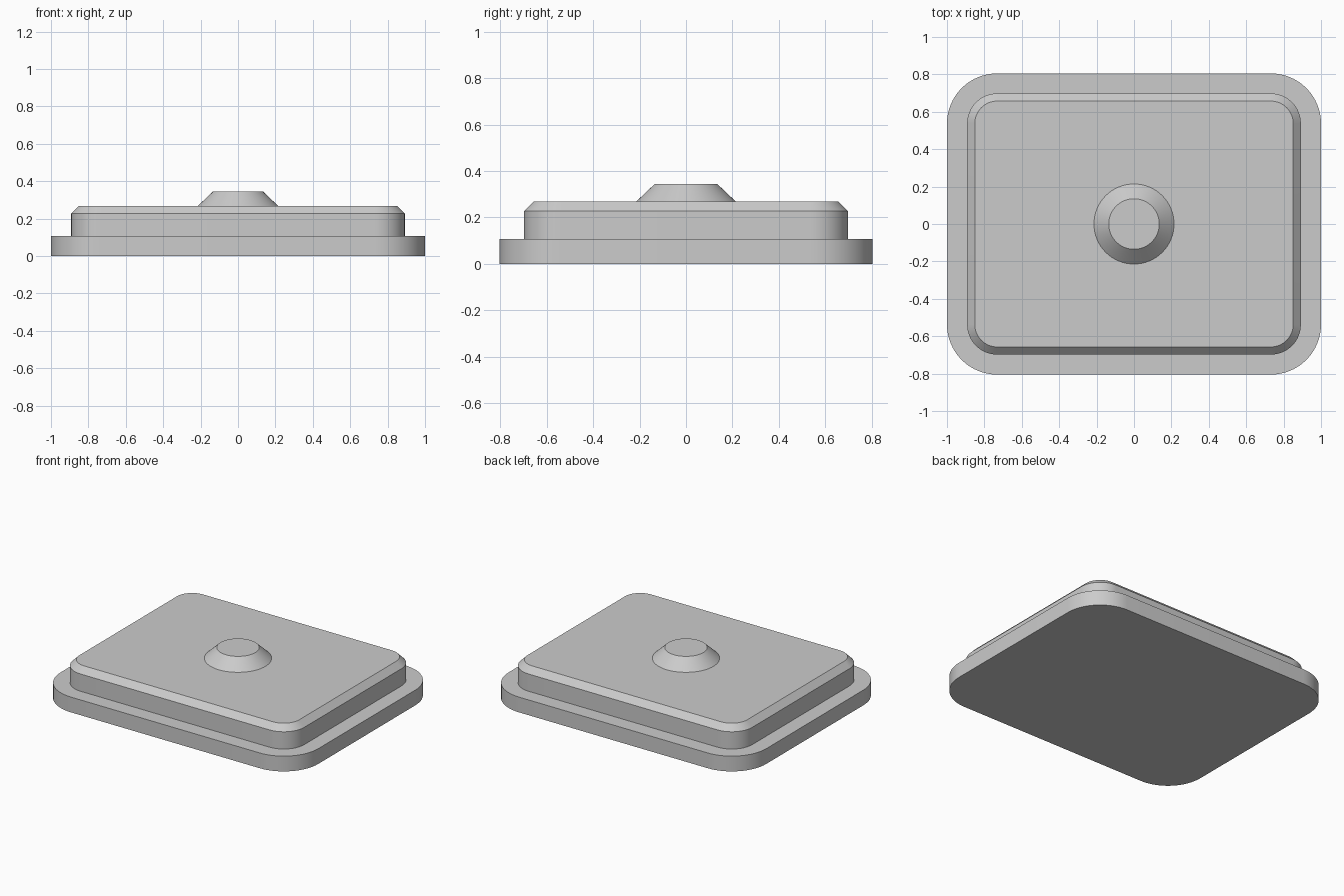
import bpy
import bmesh
from math import cos, sin, pi, radians

cube = bpy.data.objects.get("Cube")
if cube:
    bpy.data.objects.remove(cube, do_unlink=True)

# Single plain grey material
GREY = (0.6, 0.6, 0.6, 1.0)
grey = bpy.data.materials.new("light_grey")
grey.use_nodes = True
grey.diffuse_color = GREY
grey.node_tree.nodes["Principled BSDF"].inputs["Base Color"].default_value = GREY


def rounded_outline(half_x, half_y, radius, steps):
    """Rounded rectangle, counter-clockwise, as (x, y) points."""
    points = []
    for corner, (sx, sy) in enumerate([(1, 1), (-1, 1), (-1, -1), (1, -1)]):
        for i in range(steps + 1):
            a = (corner + i / steps) * pi / 2
            points.append((sx * (half_x - radius) + radius * cos(a),
                           sy * (half_y - radius) + radius * sin(a)))
    return points


def circle_outline(radius, sides):
    return [(radius * cos(2 * pi * i / sides), radius * sin(2 * pi * i / sides))
            for i in range(sides)]


def loft(name, sections):
    """Closed solid through a stack of (outline, height) sections."""
    bm = bmesh.new()
    rings = [[bm.verts.new((x, y, z)) for x, y in outline] for outline, z in sections]
    for low, high in zip(rings, rings[1:]):
        for i in range(len(low)):
            j = (i + 1) % len(low)
            bm.faces.new((low[i], low[j], high[j], high[i]))
    bm.faces.new(rings[0][::-1])
    bm.faces.new(rings[-1])
    mesh = bpy.data.meshes.new(name)
    bm.to_mesh(mesh)
    bm.free()
    mesh.materials.append(grey)
    obj = bpy.data.objects.new(name, mesh)
    bpy.context.collection.objects.link(obj)
    bpy.ops.object.select_all(action="DESELECT")
    obj.select_set(True)
    bpy.context.view_layer.objects.active = obj
    bpy.ops.object.shade_smooth_by_angle(angle=radians(30))
    return obj


BASE_TOP, WALL_TOP, LID_TOP, KNOB_TOP = 0.107, 0.228, 0.269, 0.344

# Wide flange at the bottom
flange = rounded_outline(1.0, 0.805, 0.268, 16)
loft("base_flange", [(flange, 0), (flange, BASE_TOP)])

# Raised body with a chamfered upper rim
wall = rounded_outline(0.892, 0.698, 0.16, 16)
rim = rounded_outline(0.851, 0.657, 0.119, 16)
loft("raised_body", [(wall, BASE_TOP), (wall, WALL_TOP), (rim, LID_TOP)])

# Tapered round knob in the centre
loft("centre_knob", [(circle_outline(0.214, 64), LID_TOP),
                     (circle_outline(0.135, 64), KNOB_TOP)])
